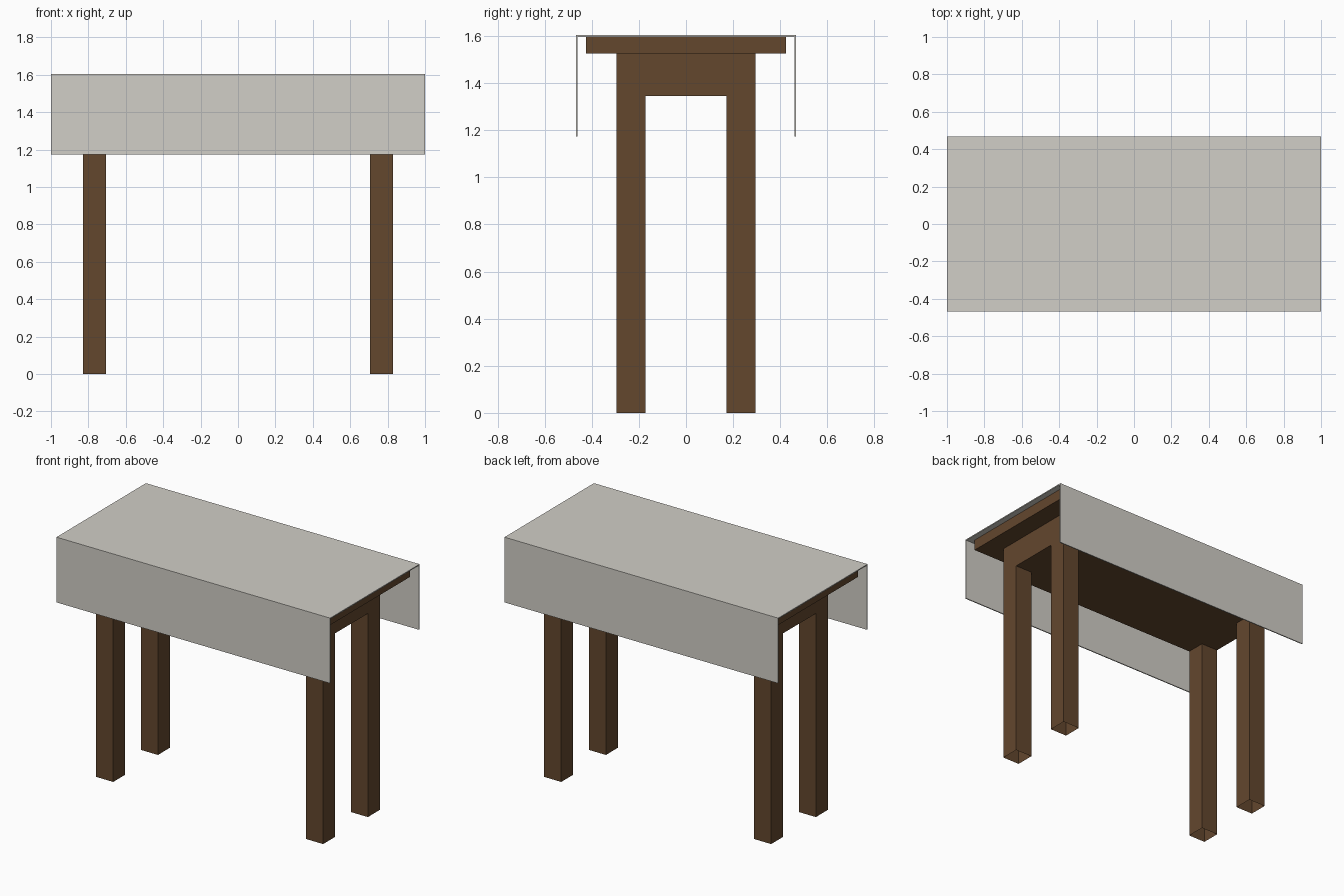
import bpy, bmesh

if "Cube" in bpy.data.objects:
    bpy.data.objects.remove(bpy.data.objects["Cube"])


def material(name, rgb):
    m = bpy.data.materials.new(name)
    m.diffuse_color = (*rgb, 1)
    m.use_nodes = True
    m.node_tree.nodes["Principled BSDF"].inputs["Base Color"].default_value = m.diffuse_color
    return m


wood = material("dark_wood", (0.125, 0.063, 0.027))
linen = material("linen", (0.64, 0.62, 0.57))


def finish(name, bm, mat):
    bmesh.ops.recalc_face_normals(bm, faces=bm.faces)
    mesh = bpy.data.meshes.new(name)
    bm.to_mesh(mesh)
    bm.free()
    mesh.materials.append(mat)
    obj = bpy.data.objects.new(name, mesh)
    bpy.context.collection.objects.link(obj)
    return obj


def box(name, lo, hi, mat, open_ends=False):
    bm = bmesh.new()
    bmesh.ops.create_cube(bm, size=1)
    for v in bm.verts:
        v.co = [(a + b) / 2 + c * (b - a) for a, b, c in zip(lo, hi, v.co)]
    if open_ends:
        ends = [f for f in bm.faces if abs(f.normal.z) > 0.5]
        bmesh.ops.delete(bm, geom=ends, context='FACES_ONLY')
    return finish(name, bm, mat)


# Table top and the solid apron block beneath it
box("table_top", (-0.96, -0.425, 1.525), (0.96, 0.425, 1.597), wood)
box("apron", (-0.83, -0.296, 1.345), (0.83, 0.296, 1.525), wood)

# Four square legs, open at the floor
for sx, side in ((-1, "left"), (1, "right")):
    for sy, end in ((-1, "front"), (1, "back")):
        x, y = sx * 0.7675, sy * 0.2335
        box(f"{end}_{side}_leg", (x - 0.0625, y - 0.0625, 0),
            (x + 0.0625, y + 0.0625, 1.345), wood, open_ends=True)

# Thin cloth: a U-shaped profile swept along x, hanging over front and back
profile = [(-0.467, 1.173), (-0.467, 1.604), (0.467, 1.604), (0.467, 1.173),
           (0.460, 1.173), (0.460, 1.597), (-0.460, 1.597), (-0.460, 1.173)]
bm = bmesh.new()
face = bm.faces.new([bm.verts.new((-1, y, z)) for y, z in profile])
swept = bmesh.ops.extrude_face_region(bm, geom=[face], use_keep_orig=True)
for v in swept["geom"]:
    if isinstance(v, bmesh.types.BMVert):
        v.co.x = 1
finish("tablecloth", bm, linen)
